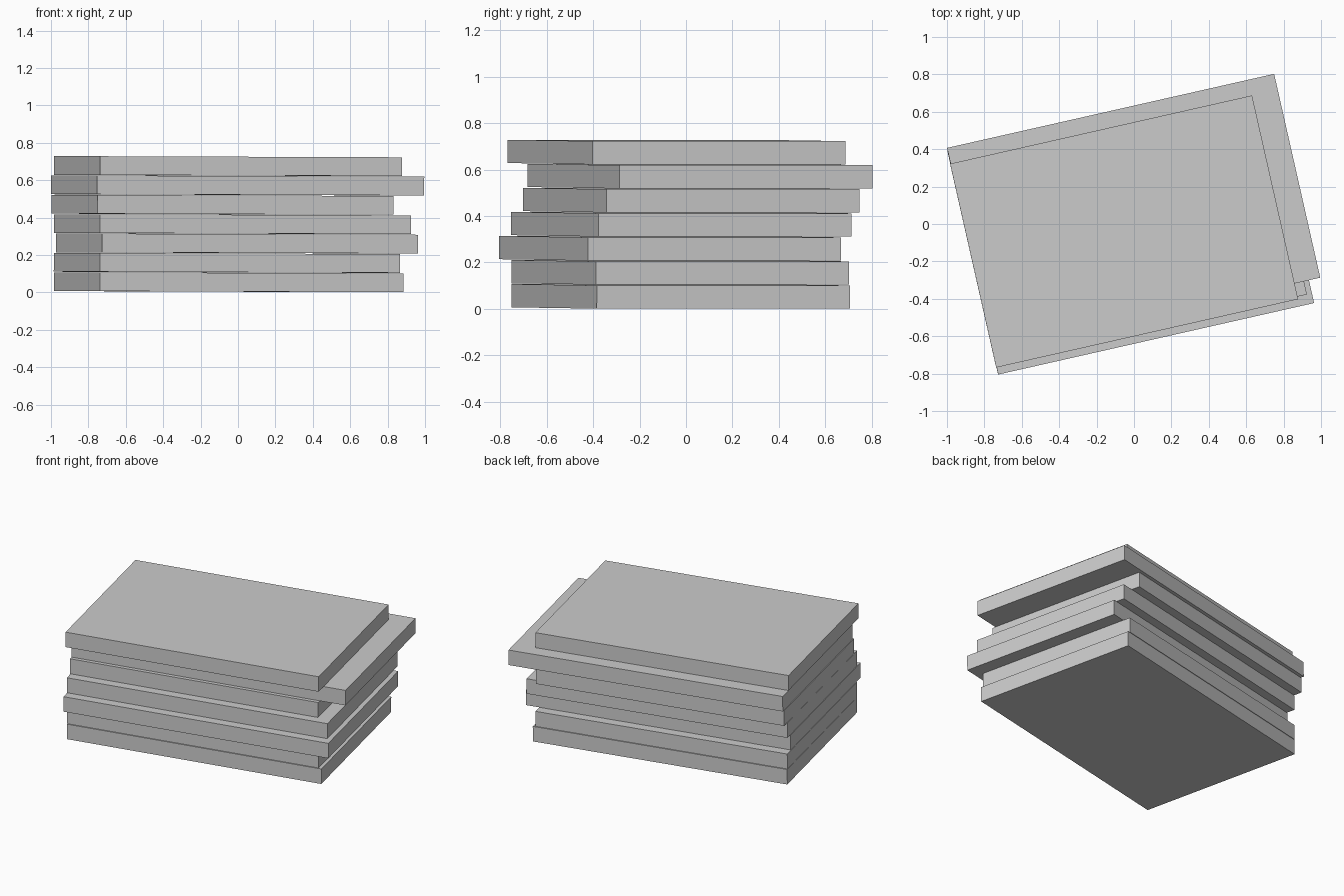
import bpy
from math import radians
from mathutils import Euler

cube = bpy.data.objects.get("Cube")
if cube:
    bpy.data.objects.remove(cube, do_unlink=True)

# One plain grey for the whole stack
grey = bpy.data.materials.new("light grey")
grey.use_nodes = True
colour = (0.6, 0.6, 0.6, 1)
grey.diffuse_color = colour
grey.node_tree.nodes["Principled BSDF"].inputs["Base Color"].default_value = colour

WIDTH, THICK, STEP = 1.117, 0.1, 0.1035


def slab(name, x, y, z, length):
    """A flat board, turned and leaning very slightly to one end."""
    bpy.ops.mesh.primitive_cube_add(size=1, location=(x, y, z))
    board = bpy.context.object
    board.name = board.data.name = name
    board.scale = (length, WIDTH, THICK)
    board.rotation_euler = Euler((0, radians(0.2), radians(12.75)))
    board.data.materials.append(grey)


# Centre x, centre y and length of each board, bottom to top
stack = [
    (-0.050, -0.023, 1.664),
    (-0.059, -0.025, 1.646),
    (-0.005, -0.069, 1.732),
    (-0.030, -0.020, 1.704),
    (-0.083, 0.023, 1.622),
    (-0.002, 0.060, 1.793),
    (-0.053, -0.040, 1.655),
]
for i, (x, y, length) in enumerate(stack):
    slab(f"board_{i + 1}", x, y, 0.054 + i * STEP, length)
